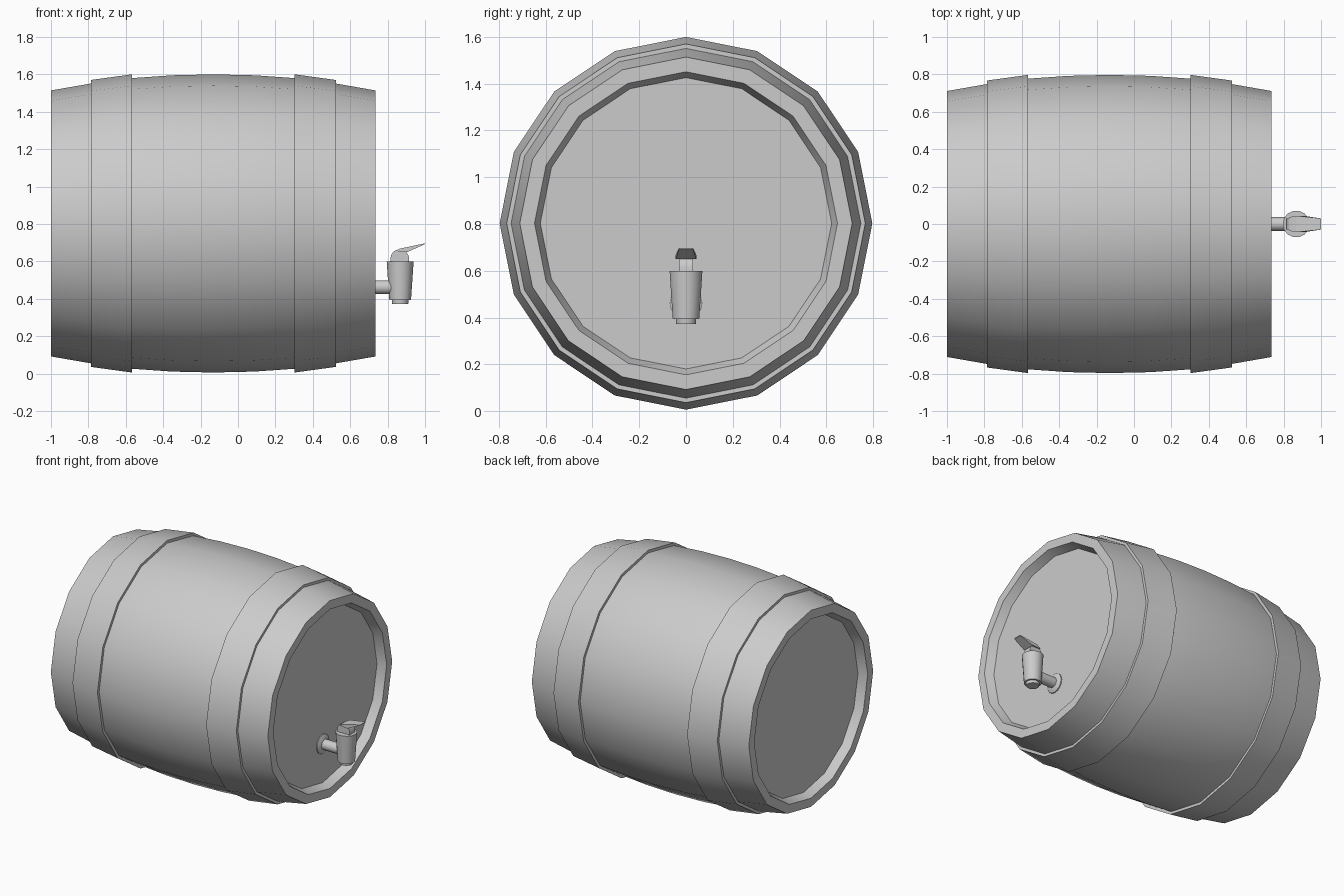
import bpy, bmesh, math
from mathutils import Vector, Matrix

if "Cube" in bpy.data.objects:
    bpy.data.objects.remove(bpy.data.objects["Cube"])

MID, CZ = -0.132, 0.803       # barrel centre in x and z


def finish(name, bm, smooth=True):
    bmesh.ops.remove_doubles(bm, verts=bm.verts, dist=1e-5)
    bmesh.ops.recalc_face_normals(bm, faces=bm.faces)
    me = bpy.data.meshes.new(name)
    bm.to_mesh(me)
    bm.free()
    ob = bpy.data.objects.new(name, me)
    bpy.context.collection.objects.link(ob)
    if smooth:
        bpy.ops.object.select_all(action='DESELECT')
        ob.select_set(True)
        bpy.context.view_layer.objects.active = ob
        bpy.ops.object.shade_smooth_by_angle(angle=math.radians(32))
    return ob


def lathe(name, profile, origin, axis, sides, closed=False):
    """Revolve (distance, radius) points round the x or z axis."""
    bm = bmesh.new()
    rings = []
    for d, r in profile:
        ring = []
        for i in range(sides):
            a = 2 * math.pi * i / sides
            c, s = r * math.cos(a), r * math.sin(a)
            p = (d, c, s) if axis == 'x' else (c, s, d)
            ring.append(bm.verts.new(Vector(origin) + Vector(p)))
        rings.append(ring)
    pairs = list(zip(rings, rings[1:]))
    if closed:
        pairs.append((rings[-1], rings[0]))
    else:
        bm.faces.new(rings[0])
        bm.faces.new(rings[-1])
    for a, b in pairs:
        for i in range(sides):
            j = (i + 1) % sides
            bm.faces.new((a[i], a[j], b[j], b[i]))
    return finish(name, bm)


def plate(name, outline, smooth=False):
    """Side profile of (x, z, half width) points, spanned across y."""
    bm = bmesh.new()
    l = [bm.verts.new((x, -w, z)) for x, z, w in outline]
    r = [bm.verts.new((x, w, z)) for x, z, w in outline]
    bm.faces.new(l)
    bm.faces.new(r)
    n = len(outline)
    for i in range(n):
        j = (i + 1) % n
        bm.faces.new((l[i], l[j], r[j], r[i]))
    return finish(name, bm, smooth)


# Barrel: recessed heads, rims and bulging staves
half = [(0.808, 0.623), (0.868, 0.648), (0.868, 0.711), (0.655, 0.748),
        (0.435, 0.777), (0.22, 0.792)]
body = [(-d, r) for d, r in half] + [(0, 0.797)] + half[::-1]
lathe("barrel_body", body, (MID, 0, CZ), 'x', 16)

# Hoops
for side, label in ((-1, "back"), (1, "tap_end")):
    hoop = [(0.435, 0.76), (0.435, 0.797), (0.655, 0.767), (0.655, 0.735)]
    lathe("hoop_" + label, [(side * d, r) for d, r in hoop],
          (MID, 0, CZ), 'x', 16, closed=True)

# Tap: wall flange, pipe, tapered valve and spout
lathe("tap_flange", [(0.67, 0.07), (0.683, 0.07), (0.695, 0.05)],
      (0, 0, 0.462), 'x', 16)
lathe("tap_pipe", [(0.67, 0.037), (0.84, 0.037)], (0, 0, 0.462), 'x', 16)
lathe("tap_valve", [(0.373, 0.03), (0.373, 0.043), (0.393, 0.045),
                    (0.393, 0.058), (0.6, 0.072)], (0.867, 0, 0), 'z', 14)

# Lever: rounded hinge and flat tapering handle
hinge = [(0.865 + 0.05 * math.cos(a), 0.615 + 0.05 * math.sin(a), 0.03)
         for a in (math.pi * i / 8 for i in range(9))]
plate("tap_lever_hinge", [(0.815, 0.595, 0.03)] + hinge[::-1]
      + [(0.915, 0.595, 0.03)], True)
plate("tap_lever_handle", [(0.83, 0.652, 0.036), (0.865, 0.668, 0.044),
                           (1.0, 0.697, 0.03), (0.999, 0.692, 0.03),
                           (0.905, 0.65, 0.044)])
